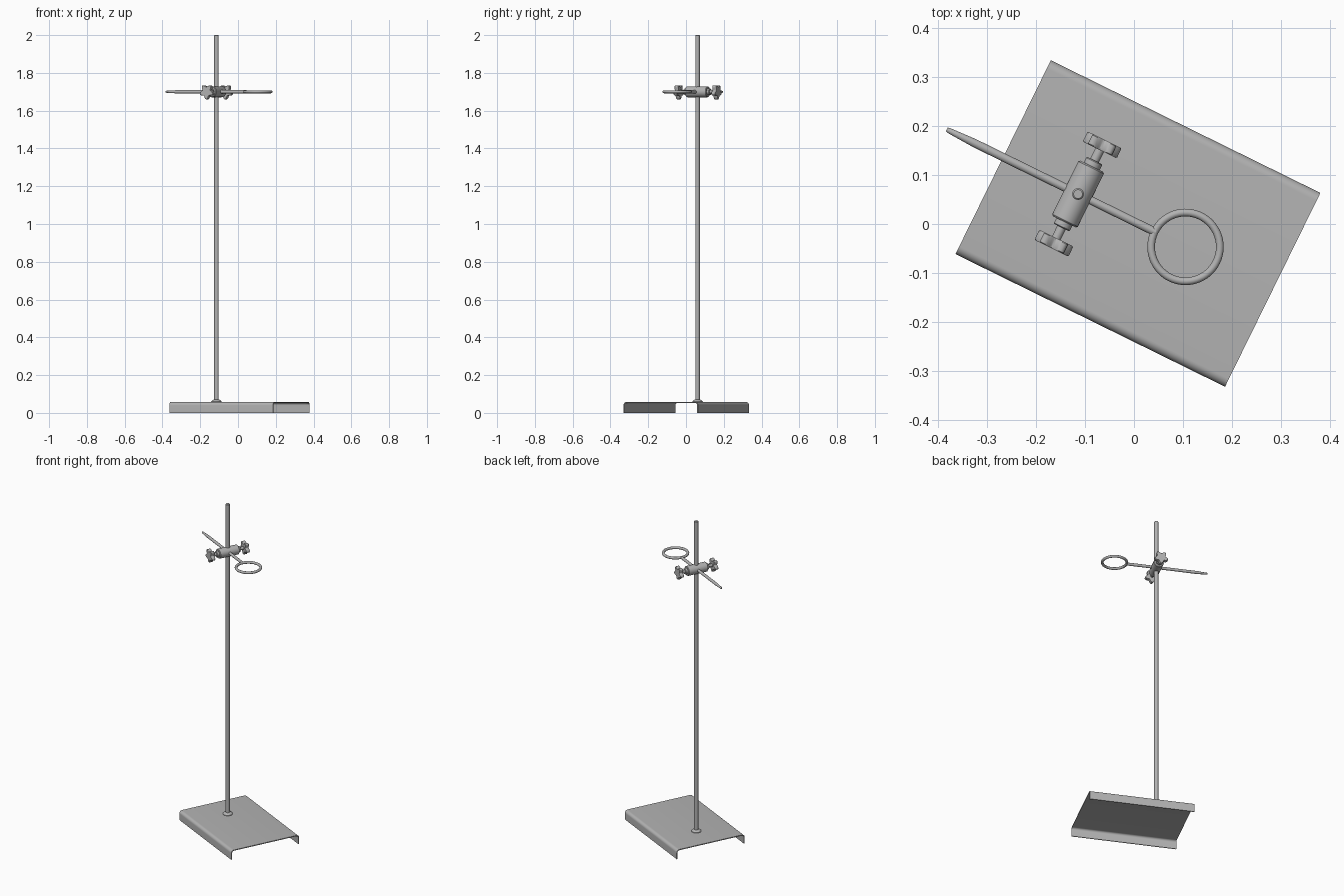
import bpy, bmesh
from math import sin, cos, pi, radians
from mathutils import Matrix, Vector

cube = bpy.data.objects.get("Cube")
if cube:
    bpy.data.objects.remove(cube)

steel = bpy.data.materials.new("grey steel")
steel.use_nodes = True
GREY = (0.45, 0.45, 0.45, 1)
steel.diffuse_color = GREY
steel.node_tree.nodes["Principled BSDF"].inputs["Base Color"].default_value = GREY

# The whole stand is turned about the vertical axis
STAND = Matrix.Translation((0.008, 0.001, 0)) @ Matrix.Rotation(radians(-26.2), 4, 'Z')
ROD_U = -0.136
CLAMP_Z = 1.70
CLAMP = STAND @ Matrix.Translation((ROD_U, 0, CLAMP_Z))
UP = Matrix.Identity(4)
ALONG_U = Matrix.Rotation(pi / 2, 4, 'Y')
ALONG_V = Matrix.Rotation(-pi / 2, 4, 'X')
BACK_V = Matrix.Rotation(pi / 2, 4, 'X')


def finish(name, bm, matrix):
    bmesh.ops.recalc_face_normals(bm, faces=bm.faces)
    mesh = bpy.data.meshes.new(name)
    bm.to_mesh(mesh)
    bm.free()
    mesh.materials.append(steel)
    obj = bpy.data.objects.new(name, mesh)
    bpy.context.collection.objects.link(obj)
    obj.matrix_world = matrix
    bpy.ops.object.select_all(action='DESELECT')
    obj.select_set(True)
    bpy.context.view_layer.objects.active = obj
    bpy.ops.object.shade_smooth_by_angle(angle=radians(35))
    return obj


def loft(name, rings, matrix, closed=False):
    """Skin a list of point rings; cap the ends unless closed."""
    bm = bmesh.new()
    loops = [[bm.verts.new(p) for p in ring] for ring in rings]
    pairs = list(zip(loops, loops[1:]))
    if closed:
        pairs.append((loops[-1], loops[0]))
    else:
        bm.faces.new(loops[0])
        bm.faces.new(loops[-1])
    for a, b in pairs:
        for i in range(len(a)):
            j = (i + 1) % len(a)
            bm.faces.new((a[i], a[j], b[j], b[i]))
    return finish(name, bm, matrix)


def lathe(name, profile, matrix, sides=32):
    """Turn (radius, height) pairs around the local z axis."""
    angles = [2 * pi * i / sides for i in range(sides)]
    return loft(name, [[(r * cos(a), r * sin(a), h) for a in angles]
                       for r, h in profile], matrix)


# Base: folded sheet with two rounded flanges
HALF_U, HALF_V, TOP, SHEET, BEND = 0.306, 0.22, 0.058, 0.005, 0.018


def fold(inset):
    radius = BEND - inset
    side = [(HALF_V - inset, 0)]
    for i in range(9):
        a = pi / 2 * i / 8
        side.append((HALF_V - BEND + radius * cos(a), TOP - BEND + radius * sin(a)))
    return side + [(-v, z) for v, z in reversed(side)]


section = fold(0) + fold(SHEET)[::-1]
loft("base_plate", [[(u, v, z) for v, z in section] for u in (-HALF_U, HALF_U)], STAND)

# Upright rod and its foot collar
foot = STAND @ Matrix.Translation((ROD_U, 0, 0))
lathe("upright_rod", [(0.0118, TOP - 0.003), (0.0118, 1.997), (0.009, 2.0)], foot)
lathe("foot_collar", [(0.028, TOP - 0.002), (0.028, TOP + 0.003), (0.023, TOP + 0.008),
                      (0.014, TOP + 0.012)], foot)

# Clamp body, with stepped collars and screws at both ends
lathe("clamp_body", [(0.026, -0.063), (0.029, -0.060), (0.029, 0.060), (0.026, 0.063)],
      CLAMP @ ALONG_V)


def knob_ring(scale, height):
    ring = []
    for i in range(60):
        a = 2 * pi * i / 60
        r = scale * (0.033 + 0.0075 * cos(5 * a))
        ring.append((r * sin(a), r * cos(a), height))
    return ring


for side, turn in (("back", ALONG_V), ("front", BACK_V)):
    # Keep one lobe pointing down on each knob
    spin = UP if side == "back" else Matrix.Rotation(pi, 4, 'Z')
    lathe(side + "_clamp_collar", [(0.018, 0.06), (0.018, 0.074), (0.016, 0.076)],
          CLAMP @ turn)
    lathe(side + "_clamp_screw", [(0.0095, 0.07), (0.0095, 0.104)], CLAMP @ turn, 24)
    loft(side + "_knob", [knob_ring(0.94, 0.100), knob_ring(1, 0.102),
                          knob_ring(1, 0.121), knob_ring(0.94, 0.123)],
         CLAMP @ turn @ spin)

# Support arm with a tapered free end
lathe("support_arm", [(0.004, -0.298), (0.0055, -0.294), (0.0085, -0.235),
                      (0.0085, 0.176)], CLAMP @ ALONG_U, 24)

# Support ring
MAJOR, TUBE = 0.070, 0.0078
rings = []
for i in range(64):
    a = 2 * pi * i / 64
    ring = []
    for j in range(16):
        b = 2 * pi * j / 16
        r = MAJOR + TUBE * cos(b)
        ring.append((r * cos(a), r * sin(a), TUBE * sin(b)))
    rings.append(ring)
loft("support_ring", rings, CLAMP @ Matrix.Translation((0.244, 0, 0)), closed=True)
